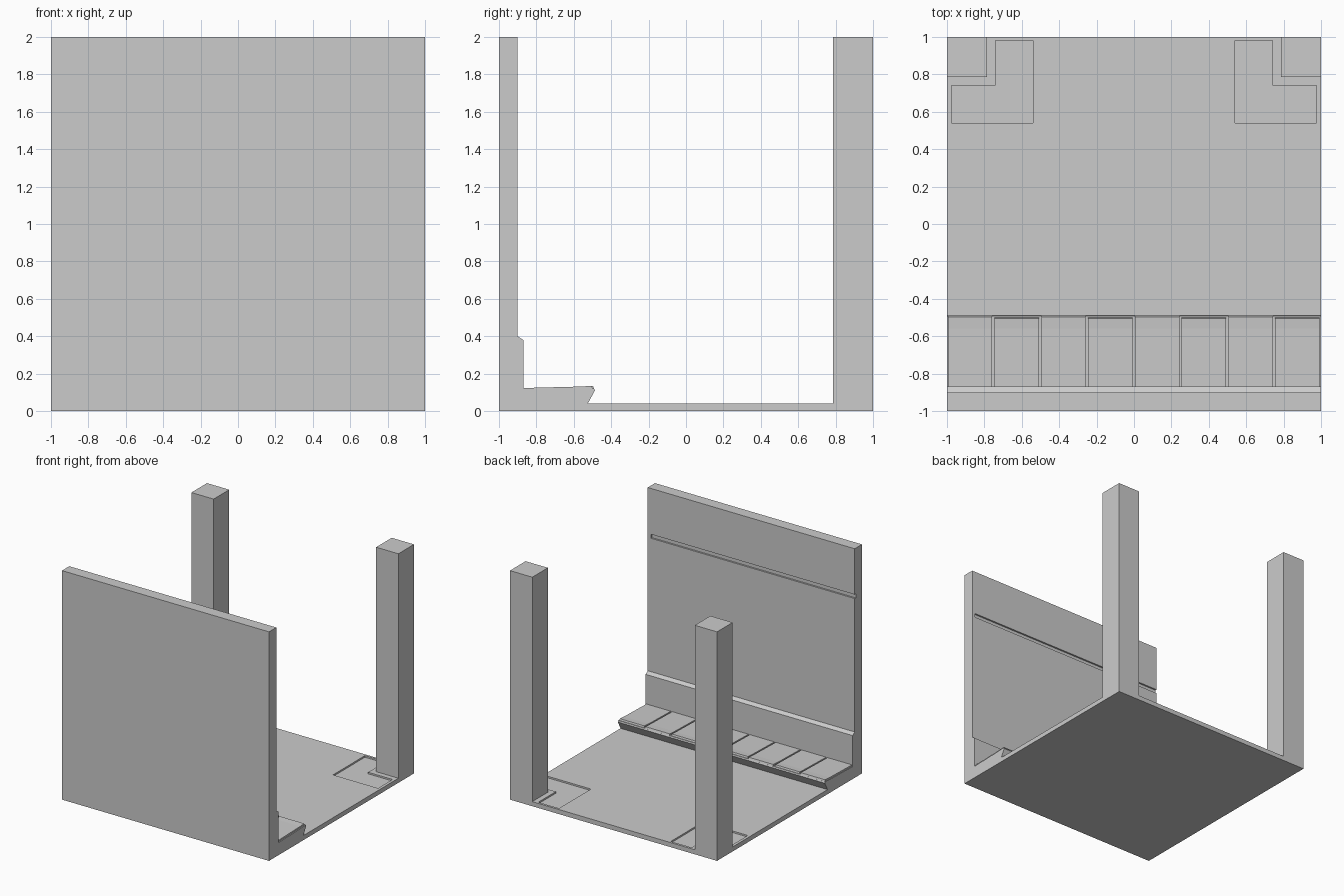
import bpy, bmesh
from mathutils import Vector

if "Cube" in bpy.data.objects:
    bpy.data.objects.remove(bpy.data.objects["Cube"])


def prism(name, pts, lo, hi, axis):
    """Extrude a closed 2D outline: axis 'x' takes (y, z) points, axis 'z' takes (x, y)."""
    def place(p, t):
        return Vector((t, p[0], p[1])) if axis == 'x' else Vector((p[0], p[1], t))
    bm = bmesh.new()
    a = [bm.verts.new(place(p, lo)) for p in pts]
    b = [bm.verts.new(place(p, hi)) for p in pts]
    bm.faces.new(a)
    bm.faces.new(b)
    for i in range(len(pts)):
        j = (i + 1) % len(pts)
        bm.faces.new((a[i], a[j], b[j], b[i]))
    bmesh.ops.recalc_face_normals(bm, faces=bm.faces)
    mesh = bpy.data.meshes.new(name)
    bm.to_mesh(mesh)
    bm.free()
    ob = bpy.data.objects.new(name, mesh)
    bpy.context.collection.objects.link(ob)
    return ob


def box(name, x0, x1, y0, y1, z0, z1):
    return prism(name, [(x0, y0), (x1, y0), (x1, y1), (x0, y1)], z0, z1, 'z')


def cut(target, cutter):
    cutter.hide_render = True
    cutter.hide_set(True)
    mod = target.modifiers.new("cut", 'BOOLEAN')
    mod.operation = 'DIFFERENCE'
    mod.solver = 'EXACT'
    mod.object = cutter


# floor slab and front wall
floor = box("floor", -1, 1, -0.9, 1, 0, 0.04)
wall = box("wall", -1, 1, -1, -0.9, 0, 2)

# long slot in the inner wall face, closed at the right end
cut(wall, box("wall_slot_cutter", -1.1, 0.97, -0.915, -0.8, 1.565, 1.60))

# chamfered skirting along the wall
prism("skirting", [(-0.9, 0.1), (-0.87, 0.1), (-0.87, 0.38), (-0.9, 0.40)], -1, 1, 'x')

# undercut ledge at the foot of the wall
prism("ledge", [(-0.9, 0.04), (-0.525, 0.04), (-0.487, 0.11), (-0.492, 0.121),
                (-0.56, 0.117), (-0.9, 0.108)], -1, 1, 'x')

# row of eight ledge tiles, alternately set slightly back
for i in range(8):
    x0 = -0.995 + 0.25 * i
    front = -0.489 if i % 2 == 0 else -0.496
    prism(f"ledge_tile_{i + 1}",
          [(-0.87, 0.10), (front, 0.11), (front - 0.008, 0.135), (-0.56, 0.131), (-0.87, 0.123)],
          x0, x0 + 0.237, 'x')

# corner posts and L-shaped floor recesses, mirrored left and right
L = [(0.54, 0.54), (0.975, 0.54), (0.975, 0.74), (0.74, 0.74), (0.74, 0.98), (0.54, 0.98)]
for side, s in (("left", -1), ("right", 1)):
    xs = sorted((s * 0.785, s))
    box(f"{side}_post", xs[0], xs[1], 0.785, 1, 0.04, 2)
    cut(floor, prism(f"{side}_recess_cutter", [(s * x, y) for x, y in L], 0.026, 0.1, 'z'))
